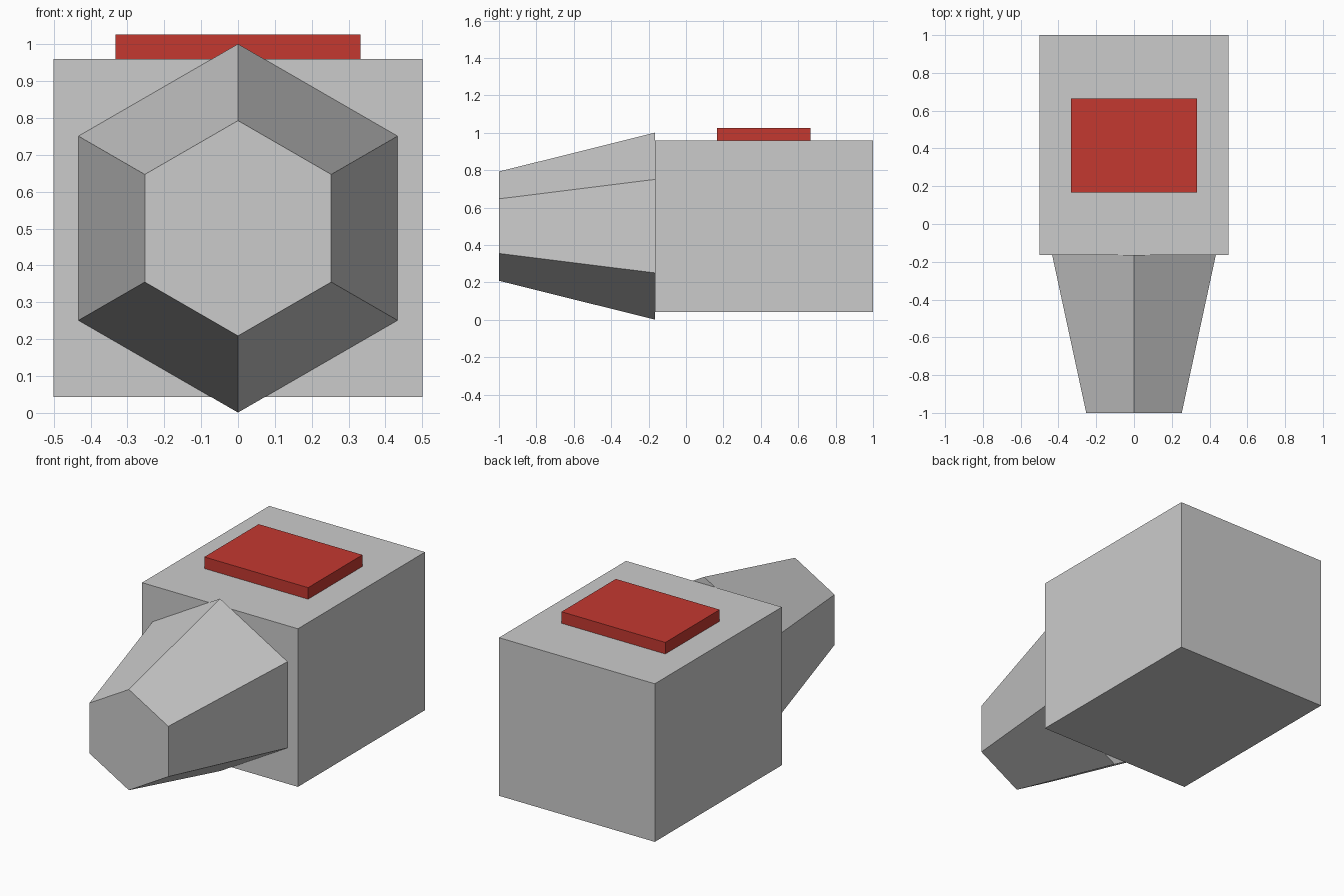
import bpy, bmesh
from math import sin, cos, pi

if "Cube" in bpy.data.objects:
    bpy.data.objects.remove(bpy.data.objects["Cube"])

def make_object(name, bm):
    bmesh.ops.recalc_face_normals(bm, faces=bm.faces)
    mesh = bpy.data.meshes.new(name)
    bm.to_mesh(mesh)
    bm.free()
    obj = bpy.data.objects.new(name, mesh)
    bpy.context.collection.objects.link(obj)
    return obj

def box(name, lo, hi):
    bm = bmesh.new()
    bmesh.ops.create_cube(bm, size=1)
    for v in bm.verts:
        v.co = [hi[i] if v.co[i] > 0 else lo[i] for i in range(3)]
    return make_object(name, bm)

def taper(name, sides, z, rings):
    # closed frustum along y, with a corner pointing up; rings are (y, radius)
    bm = bmesh.new()
    a, b = [[bm.verts.new((r * sin(2 * pi * i / sides), y, z + r * cos(2 * pi * i / sides)))
             for i in range(sides)] for y, r in rings]
    bm.faces.new(a)
    bm.faces.new(b)
    for i in range(sides):
        j = (i + 1) % sides
        bm.faces.new((a[i], a[j], b[j], b[i]))
    return make_object(name, bm)

# Rear body block
box("body", (-0.5, -0.165, 0.043), (0.5, 1.0, 0.96))

# Tapered six-sided front
taper("tapered_nose", 6, 0.501, [(-1.0, 0.292), (-0.165, 0.5)])

# Red slab on top
panel = box("top_panel", (-0.333, 0.167, 0.96), (0.333, 0.665, 1.027))
red = bpy.data.materials.new("red")
red.diffuse_color = (0.55, 0.04, 0.03, 1)
red.use_nodes = True
red.node_tree.nodes["Principled BSDF"].inputs["Base Color"].default_value = red.diffuse_color
panel.data.materials.append(red)
